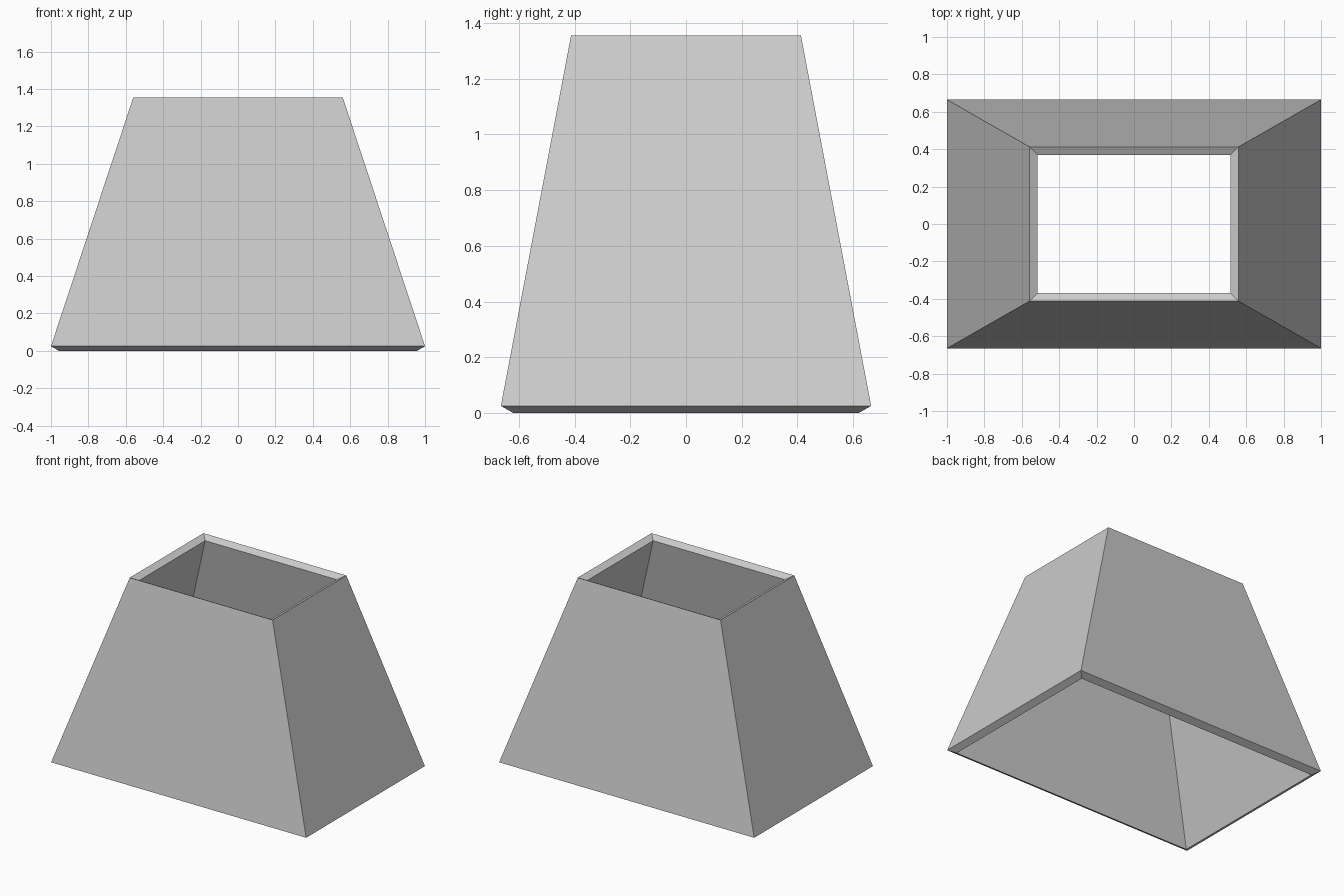
import bpy

cube = bpy.data.objects.get("Cube")
if cube:
    bpy.data.objects.remove(cube, do_unlink=True)

# Plain grey material
grey = bpy.data.materials.new("light_grey")
grey.use_nodes = True
color = (0.6, 0.6, 0.6, 1)
grey.diffuse_color = color
grey.node_tree.nodes["Principled BSDF"].inputs["Base Color"].default_value = color


def ring(half_x, half_y, z):
    """Corners of a centred rectangle, counter-clockwise."""
    return [(sx * half_x, sy * half_y, z)
            for sx, sy in ((-1, -1), (1, -1), (1, 1), (-1, 1))]


# Tapered shell, walked from outer base up, over the rim and down the inside
profile = [(1.0, 0.665, 0.025), (0.56, 0.413, 1.355),
           (0.515, 0.368, 1.331), (0.957, 0.621, 0.0)]
verts = [corner for level in profile for corner in ring(*level)]
faces = []
for level in range(4):
    low, high = level * 4, (level + 1) % 4 * 4
    for i in range(4):
        j = (i + 1) % 4
        faces.append((low + i, low + j, high + j, high + i))

mesh = bpy.data.meshes.new("tapered_shade")
mesh.from_pydata(verts, [], faces)
mesh.materials.append(grey)
mesh.update()
shade = bpy.data.objects.new("tapered_shade", mesh)
bpy.context.collection.objects.link(shade)
